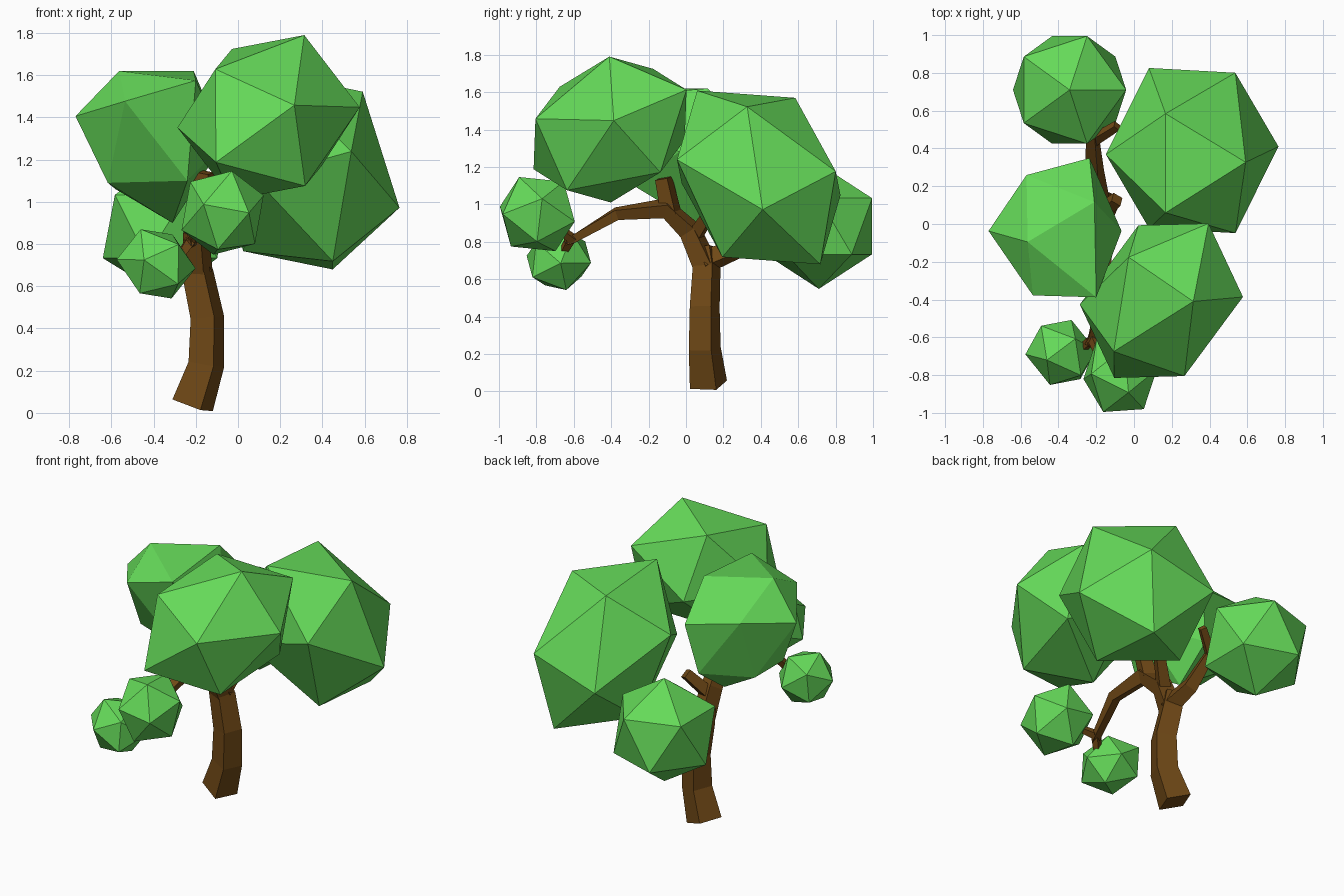
import bpy, bmesh, math
from mathutils import Vector, Matrix

if "Cube" in bpy.data.objects:
    bpy.data.objects.remove(bpy.data.objects["Cube"])


def material(name, color):
    m = bpy.data.materials.new(name)
    m.diffuse_color = color
    m.use_nodes = True
    m.node_tree.nodes["Principled BSDF"].inputs["Base Color"].default_value = m.diffuse_color
    return m


LEAF = material("leaf_green", (0.13, 0.70, 0.10, 1))
BARK = material("bark_brown", (0.16, 0.065, 0.008, 1))


def finish(bm, name, mat):
    bmesh.ops.recalc_face_normals(bm, faces=bm.faces)
    me = bpy.data.meshes.new(name)
    bm.to_mesh(me)
    bm.free()
    me.materials.append(mat)
    ob = bpy.data.objects.new(name, me)
    bpy.context.collection.objects.link(ob)
    return ob


def columns(a, b, c):
    return Matrix((a, b, c)).transposed()


def leaf_ball(name, center, a, b, c):
    """Stretched 20-sided ball given by its centre and one triangle of corners."""
    center = Vector(center)
    bm = bmesh.new()
    bmesh.ops.create_icosphere(bm, subdivisions=1, radius=1)
    bm.faces.ensure_lookup_table()
    unit = columns(*[v.co.copy() for v in bm.faces[0].verts])
    goal = columns(*[Vector(p) - center for p in (a, b, c)])
    m = goal @ unit.inverted()
    for v in bm.verts:
        v.co = center + m @ v.co
    finish(bm, name, LEAF)


def limb(name, points):
    """Four-sided tapering tube through (x, y, z, radius) points."""
    bm = bmesh.new()
    pts = [Vector(p[:3]) for p in points]
    rings = []
    for i, p in enumerate(pts):
        t = pts[min(i + 1, len(pts) - 1)] - pts[max(i - 1, 0)]
        q = Vector((0, 0, 1)).rotation_difference(t.normalized())
        r = points[i][3]
        ring = []
        for k in range(4):
            ang = math.radians(22 + 90 * k)
            ring.append(bm.verts.new(p + q @ Vector((r * math.cos(ang), r * math.sin(ang), 0))))
        rings.append(ring)
    for lo, hi in zip(rings, rings[1:]):
        for k in range(4):
            bm.faces.new((lo[k], lo[(k + 1) % 4], hi[(k + 1) % 4], hi[k]))
    bm.faces.new(rings[0])
    bm.faces.new(rings[-1])
    finish(bm, name, BARK)


# Large foliage clumps
leaf_ball("foliage_front", (.145, -.406, 1.40),
          (.267, -.805, 1.458), (.314, -.41, 1.79), (.577, -.386, 1.448))
leaf_ball("foliage_right", (.308, .389, 1.144),
          (.591, .327, 1.522), (.765, .41, .972), (.537, -.048, 1.239))

# Left clump has a flattened, irregular top
bm = bmesh.new()
for p in [(-.563, -.095, 1.62), (-.21, .116, 1.62), (-.77, -.037, 1.406),
          (-.535, -.378, 1.477), (-.2, -.388, 1.575), (-.569, .259, 1.46),
          (-.235, .349, 1.40), (-.066, -.037, 1.28), (-.617, -.12, 1.09),
          (-.24, -.28, 1.10), (-.3, .3, 1.08), (-.31, .05, .90), (-.58, .12, 1.06)]:
    bm.verts.new(p)
bmesh.ops.convex_hull(bm, input=bm.verts)
finish(bm, "foliage_left", LEAF)

# Upright ball at the back
bm = bmesh.new()
bmesh.ops.create_icosphere(bm, subdivisions=1, radius=.335,
                           matrix=Matrix.Translation((-.341, .71, .883)))
finish(bm, "foliage_back", LEAF)

# Two small hanging clumps
leaf_ball("foliage_small_upper", (-.073, -.795, .948),
          (-.163, -.995, .988), (.052, -.98, .948), (-.029, -.892, 1.146))
leaf_ball("foliage_small_lower", (-.388, -.68, .706),
          (-.445, -.852, .725), (-.575, -.69, .727), (-.461, -.72, .87))

# Trunk and branches
limb("trunk", [(-.215, .12, .036, .108), (-.15, .1, .23, .092), (-.145, .1, .45, .086),
               (-.19, .11, .66, .08), (-.21, .1, .77, .065)])
limb("front_branch", [(-.19, .11, .66, .075), (-.2, .02, .86, .065), (-.17, -.11, .98, .058),
                      (-.16, -.37, .95, .04), (-.22, -.6, .815, .03), (-.24, -.64, .80, .028)])
limb("front_stub", [(-.18, -.08, .95, .06), (-.16, -.12, 1.14, .05)])
limb("right_stub", [(-.2, .04, .82, .05), (-.09, .13, .96, .04)])
limb("twig_upper", [(-.22, -.6, .81, .03), (-.19, -.68, .87, .025)])
limb("twig_lower", [(-.23, -.62, .81, .03), (-.27, -.655, .75, .025)])
limb("back_branch", [(-.19, .09, .69, .07), (-.21, .27, .76, .055), (-.22, .47, .93, .035)])
limb("back_twig", [(-.22, .44, .9, .035), (-.09, .52, 1.0, .028)])
